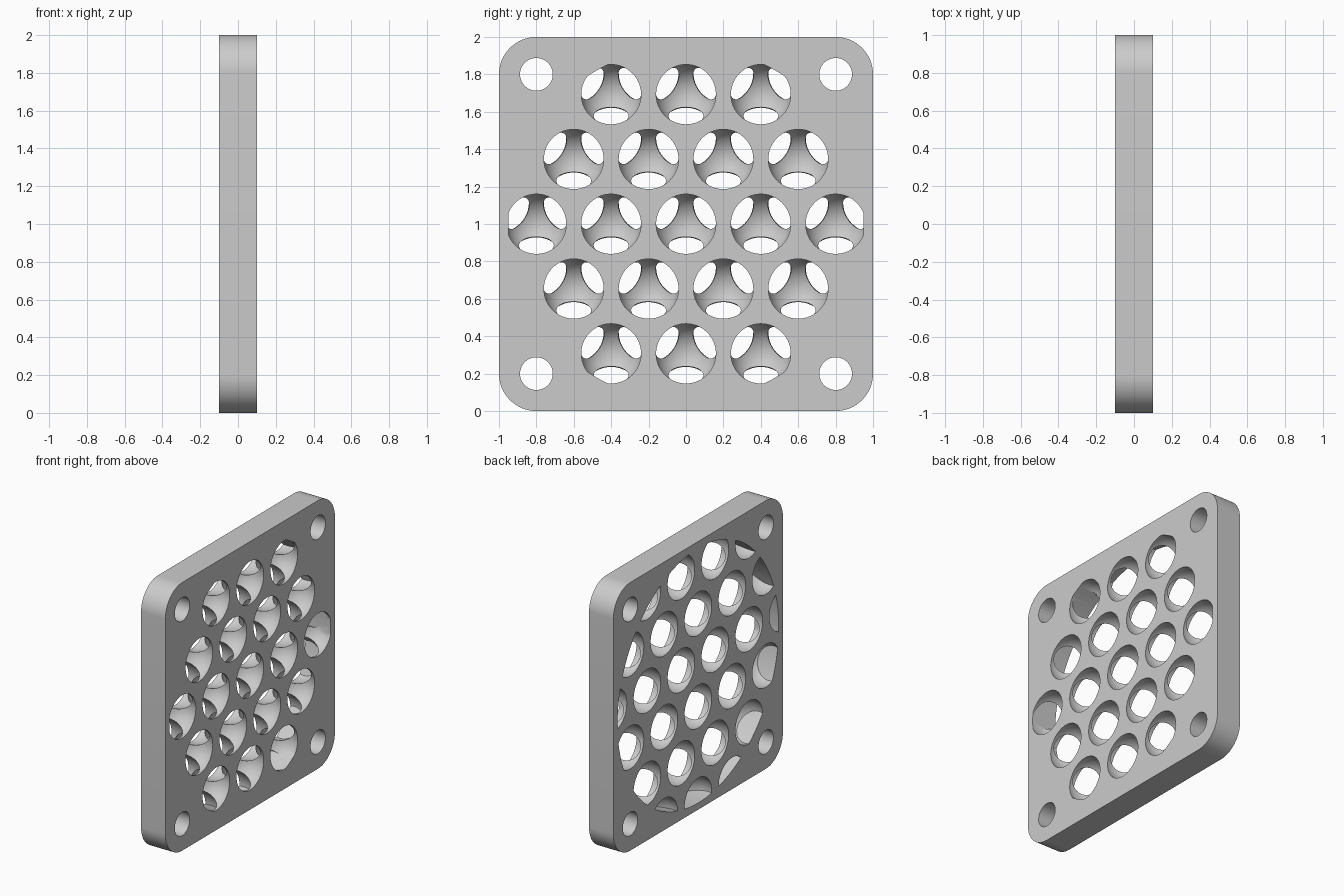
import bpy, bmesh, math
from mathutils import Matrix, Vector

if "Cube" in bpy.data.objects:
    bpy.data.objects.remove(bpy.data.objects["Cube"])

HALF = 0.1            # half of the plate thickness
PITCH = 0.4           # spacing of the pockets
RIM = 0.16            # pocket radius at the plate face
DEPTH = 0.0325        # pocket centre below the face
BALL = math.hypot(RIM, DEPTH)
CENTRE = Vector((0, 0, 1))
TURN = Matrix.Rotation(math.pi / 2, 4, 'Y')

grey = bpy.data.materials.new("light grey")
grey.use_nodes = True
colour = (0.6, 0.6, 0.6, 1)
grey.diffuse_color = colour
grey.node_tree.nodes["Principled BSDF"].inputs["Base Color"].default_value = colour


def make_object(name, bm):
    bmesh.ops.recalc_face_normals(bm, faces=bm.faces)
    mesh = bpy.data.meshes.new(name)
    bm.to_mesh(mesh)
    bm.free()
    mesh.materials.append(grey)
    obj = bpy.data.objects.new(name, mesh)
    bpy.context.collection.objects.link(obj)
    return obj


def add_rod(bm, y, z, radius, length, sides):
    bmesh.ops.create_cone(bm, cap_ends=True, segments=sides, radius1=radius, radius2=radius,
                          depth=length, matrix=Matrix.Translation((0, y, z)) @ TURN)


def cut(obj, cutter, operation):
    mod = obj.modifiers.new("cut", 'BOOLEAN')
    mod.object, mod.operation, mod.solver = cutter, operation, 'EXACT'
    bpy.context.view_layer.update()
    result = bpy.data.meshes.new_from_object(
        obj.evaluated_get(bpy.context.evaluated_depsgraph_get()))
    obj.modifiers.clear()
    obj.data = result


def pockets(name, places, x):
    bm = bmesh.new()
    for y, z in places:
        bmesh.ops.create_uvsphere(bm, u_segments=56, v_segments=28, radius=BALL,
                                  matrix=Matrix.Translation((x, y, 1 + z)) @ TURN)
    return make_object(name, bm)


# Plate with rounded corners
bm = bmesh.new()
outline = []
for i, (sy, sz) in enumerate([(1, 1), (-1, 1), (-1, -1), (1, -1)]):
    for k in range(17):
        a = math.pi / 2 * (i + k / 16)
        outline.append(bm.verts.new((-HALF, 0.8 * sy + 0.2 * math.cos(a),
                                     1 + 0.8 * sz + 0.2 * math.sin(a))))
face = bm.faces.new(outline)
grown = bmesh.ops.extrude_face_region(bm, geom=[face])
bmesh.ops.translate(bm, vec=(2 * HALF, 0, 0),
                    verts=[v for v in grown["geom"] if isinstance(v, bmesh.types.BMVert)])
plate = make_object("perforated_plate", bm)

# Hexagonal layout, and a second layer in the gaps of the first
row = PITCH * math.sqrt(3) / 2
near = [((q + r / 2) * PITCH, r * row) for q in range(-2, 3) for r in range(-2, 3)
        if abs(q + r) <= 2]
gap = PITCH / math.sqrt(3)
far = sorted({(round(y + gap * math.cos(a), 4), round(z + gap * math.sin(a), 4))
              for y, z in near
              for a in (math.radians(d) for d in (30, 150, 270))})

# Round limit that trims the outer pockets
bm = bmesh.new()
add_rod(bm, 0, 1, 0.95, 1, 128)
limit = make_object("pocket_limit", bm)

# Corner screw holes
bm = bmesh.new()
for y in (-0.8, 0.8):
    for z in (0.2, 1.8):
        add_rod(bm, y, z, 0.0875, 1, 48)
holes = make_object("screw_hole_cutter", bm)

right_pockets = pockets("right_pocket_cutter", near, HALF - DEPTH)
left_pockets = pockets("left_pocket_cutter", far, DEPTH - HALF)
for layer in (right_pockets, left_pockets):
    cut(layer, limit, 'INTERSECT')
for cutter in (holes, right_pockets, left_pockets):
    cut(plate, cutter, 'DIFFERENCE')
for helper in (limit, holes, right_pockets, left_pockets):
    bpy.data.objects.remove(helper)

# Smooth pockets and corners, sharp rims
bpy.ops.object.select_all(action='DESELECT')
plate.select_set(True)
bpy.context.view_layer.objects.active = plate
bpy.ops.object.shade_smooth_by_angle(angle=math.radians(30))
